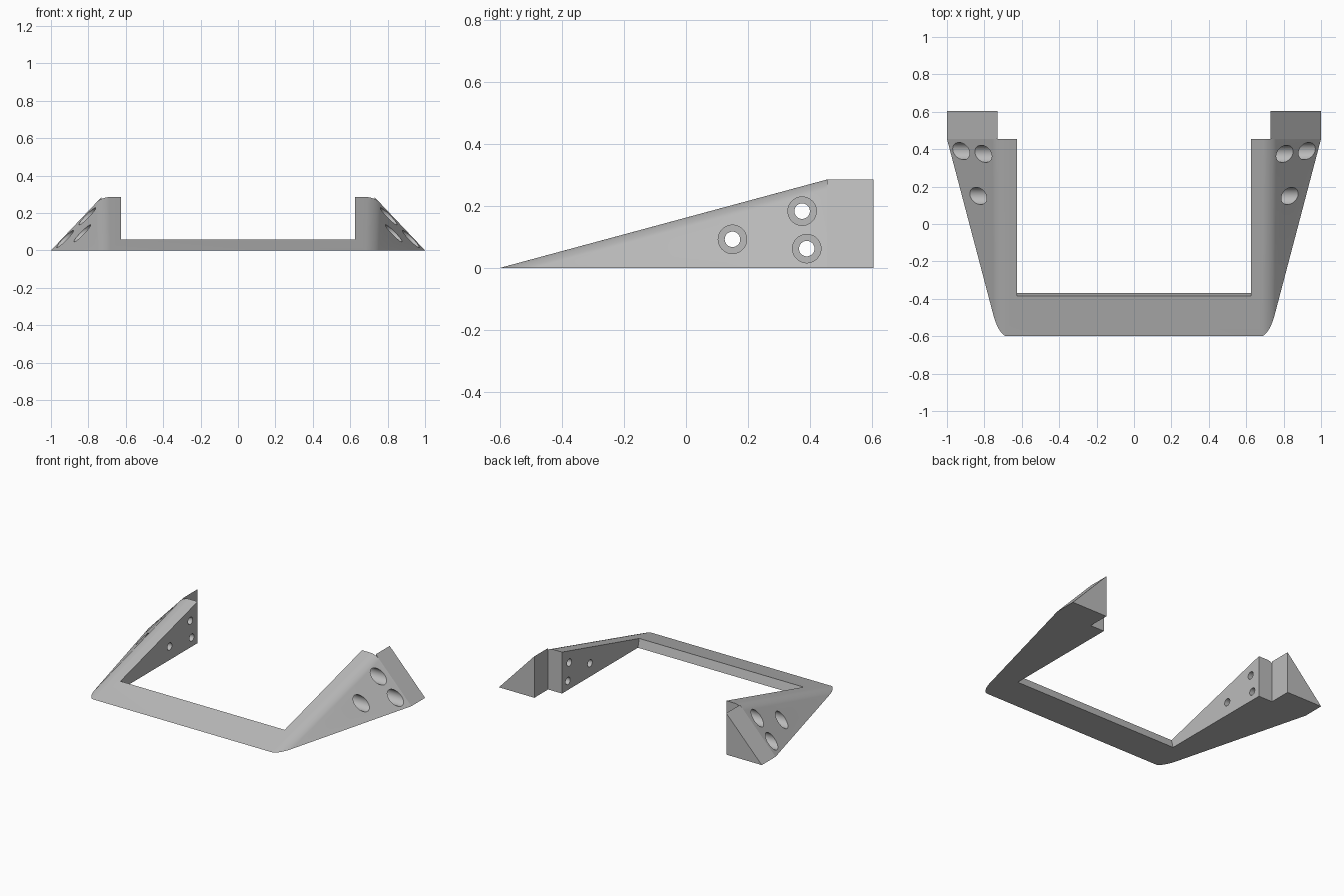
import bpy
import bmesh
import math
from mathutils import Matrix, Vector

if "Cube" in bpy.data.objects:
    bpy.data.objects.remove(bpy.data.objects["Cube"], do_unlink=True)

BACK, TAIL, HEIGHT = 0.455, 0.605, 0.285
FRONT = -0.6
RIDGE = 0.73      # x of the upper outer edge
INNER = 0.625     # x of the arms' inner faces

grey = bpy.data.materials.new("plain grey")
grey.use_nodes = True
colour = (0.5, 0.5, 0.5, 1)
grey.diffuse_color = colour
grey.node_tree.nodes["Principled BSDF"].inputs["Base Color"].default_value = colour


def make_object(name, bm):
    bmesh.ops.recalc_face_normals(bm, faces=bm.faces)
    mesh = bpy.data.meshes.new(name)
    bm.to_mesh(mesh)
    bm.free()
    mesh.materials.append(grey)
    obj = bpy.data.objects.new(name, mesh)
    bpy.context.collection.objects.link(obj)
    return obj


def prism(name, profile, offset):
    """Extrude a flat profile along an offset."""
    bm = bmesh.new()
    face = bm.faces.new([bm.verts.new(p) for p in profile])
    result = bmesh.ops.extrude_face_region(bm, geom=[face], use_keep_orig=True)
    moved = [v for v in result["geom"] if isinstance(v, bmesh.types.BMVert)]
    bmesh.ops.translate(bm, verts=moved, vec=offset)
    return make_object(name, bm)


def cylinder(name, radius, start, end, y, z):
    """Cylinder along x between two x positions."""
    bm = bmesh.new()
    place = Matrix.Translation(((start + end) / 2, y, z)) @ Matrix.Rotation(math.pi / 2, 4, "Y")
    bmesh.ops.create_cone(bm, cap_ends=True, segments=40, radius1=radius,
                          radius2=radius, depth=abs(end - start), matrix=place)
    return make_object(name, bm)


def combine(target, other, operation):
    """Apply a boolean and discard the helper."""
    other.hide_render = True
    mod = target.modifiers.new("combine", "BOOLEAN")
    mod.operation = operation
    mod.solver = "EXACT"
    mod.object = other
    bpy.context.view_layer.objects.active = target
    bpy.ops.object.modifier_apply(modifier=mod.name)
    bpy.data.objects.remove(other, do_unlink=True)


# Sloping outer body with rounded side ridges
bm = bmesh.new()
points = {}
for s in (-1, 1):
    points[s] = [bm.verts.new(p) for p in
                 ((s * 0.722, FRONT, 0), (s, BACK, 0), (s * RIDGE, BACK, HEIGHT))]
    bm.faces.new(points[s])
for i in range(3):
    j = (i + 1) % 3
    bm.faces.new((points[-1][i], points[-1][j], points[1][j], points[1][i]))
ridges = [bm.edges.get((points[s][0], points[s][2])) for s in (-1, 1)]
bmesh.ops.bevel(bm, geom=ridges, offset=0.04, offset_type="OFFSET",
                segments=8, profile=0.5, affect="EDGES")
frame = make_object("bracket_frame", bm)

# Open centre, leaving a front bar whose back face is square to the slope
opening = prism("opening_cutter",
                [(-INNER, -0.344, -0.1), (-INNER, -0.5, 0.5),
                 (-INNER, 1, 0.5), (-INNER, 1, -0.1)], (2 * INNER, 0, 0))
combine(frame, opening, "DIFFERENCE")

for s in (-1, 1):
    # Rear wedge block
    wedge = prism("rear_wedge",
                  [(s, BACK, 0), (s * RIDGE, BACK, 0), (s * RIDGE, BACK, HEIGHT)],
                  (0, TAIL - BACK, 0))
    combine(frame, wedge, "UNION")
    # Counterbored screw holes
    for y, z in ((0.15, 0.092), (0.375, 0.183), (0.39, 0.062)):
        combine(frame, cylinder("hole_cutter", 0.025, s * 0.5, s * 1.2, y, z), "DIFFERENCE")
        combine(frame, cylinder("counterbore_cutter", 0.046, s * 0.7, s * 1.2, y, z), "DIFFERENCE")

# Smooth the ridges and hole walls, keep the other edges sharp
bpy.ops.object.select_all(action="DESELECT")
frame.select_set(True)
bpy.context.view_layer.objects.active = frame
bpy.ops.object.shade_smooth_by_angle(angle=math.radians(25))
